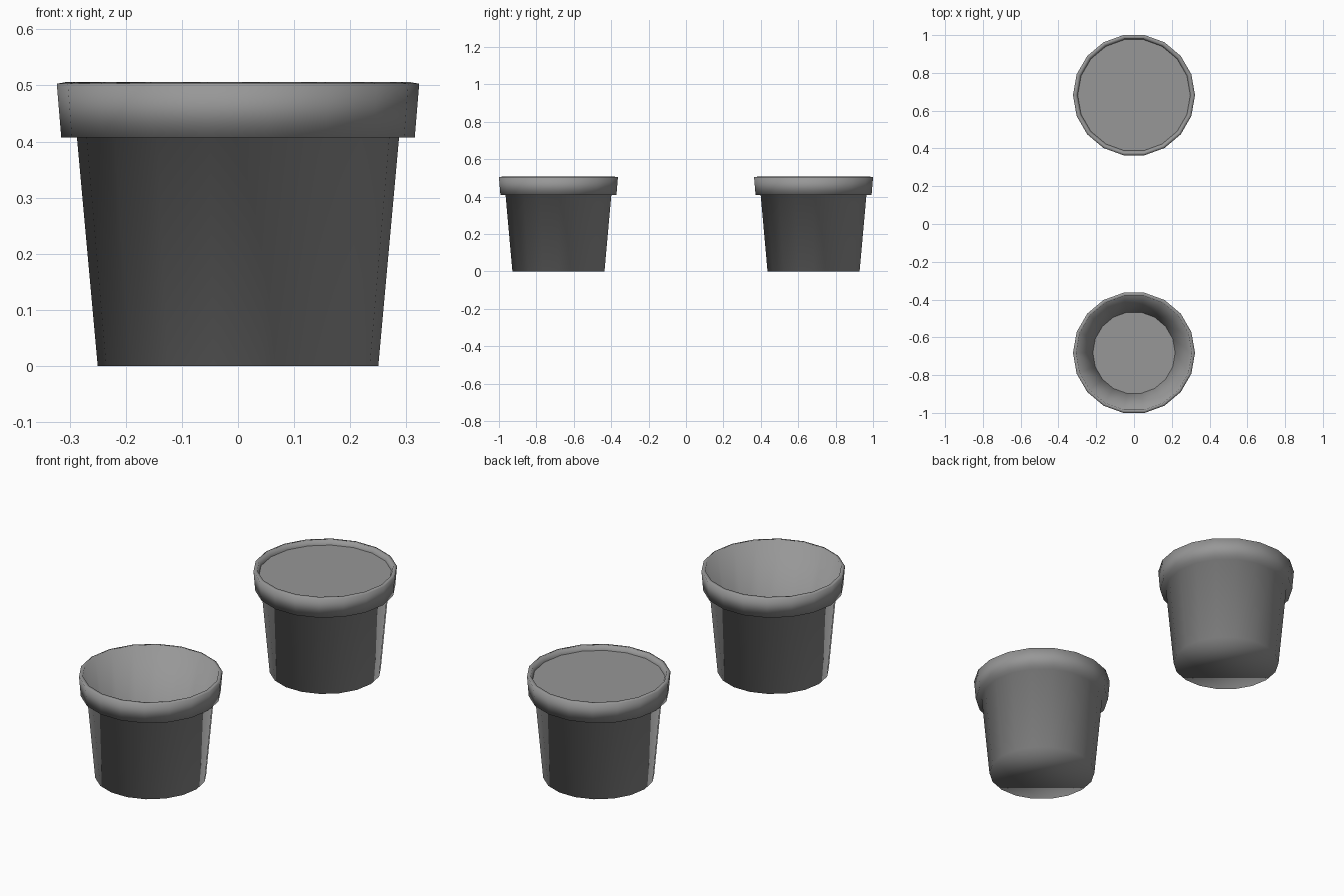
import bpy, bmesh
from math import cos, sin, pi

if "Cube" in bpy.data.objects:
    bpy.data.objects.remove(bpy.data.objects["Cube"])

SIDES = 18

grey = bpy.data.materials.new("dark_grey")
grey.diffuse_color = (0.31, 0.31, 0.31, 1)
grey.use_nodes = True
grey.node_tree.nodes["Principled BSDF"].inputs["Base Color"].default_value = grey.diffuse_color


def ring(bm, r, z):
    return [bm.verts.new((r * cos(2 * pi * i / SIDES), r * sin(2 * pi * i / SIDES), z))
            for i in range(SIDES)]


def finish(bm, name, y):
    mesh = bpy.data.meshes.new(name)
    bm.to_mesh(mesh)
    bm.free()
    mesh.materials.append(grey)
    obj = bpy.data.objects.new(name, mesh)
    obj.location.y = y
    bpy.context.collection.objects.link(obj)


def pot(name, profile, y):
    """Smooth lathe of (radius, z) points with a closed base."""
    bm = bmesh.new()
    rings = [ring(bm, r, z) for r, z in profile]
    bm.faces.new(rings[0][::-1])
    for a, b in zip(rings, rings[1:]):
        for i in range(SIDES):
            j = (i + 1) % SIDES
            bm.faces.new((a[i], a[j], b[j], b[i]))
    for f in bm.faces:
        f.smooth = True
    finish(bm, name, y)


def disc(name, radius, z, y):
    """Flat horizontal disc facing up."""
    bm = bmesh.new()
    bm.faces.new(ring(bm, radius, z))
    finish(bm, name, y)


# Tapered body with an overhanging lip
OUTSIDE = [(0.25, 0), (0.287, 0.407), (0.315, 0.407), (0.323, 0.503), (0.306, 0.506)]
FLOOR = (0.218, 0.05)

# Open pot in front, filled pot behind
pot("empty_pot", OUTSIDE + [FLOOR], -0.682)
pot("filled_pot", OUTSIDE + [(0.298, 0.482), FLOOR], 0.682)
for label, y in (("empty", -0.682), ("filled", 0.682)):
    disc(label + "_pot_floor", *FLOOR, y)

# Soil surface just below the rim of the back pot
disc("soil", 0.298, 0.482, 0.682)
